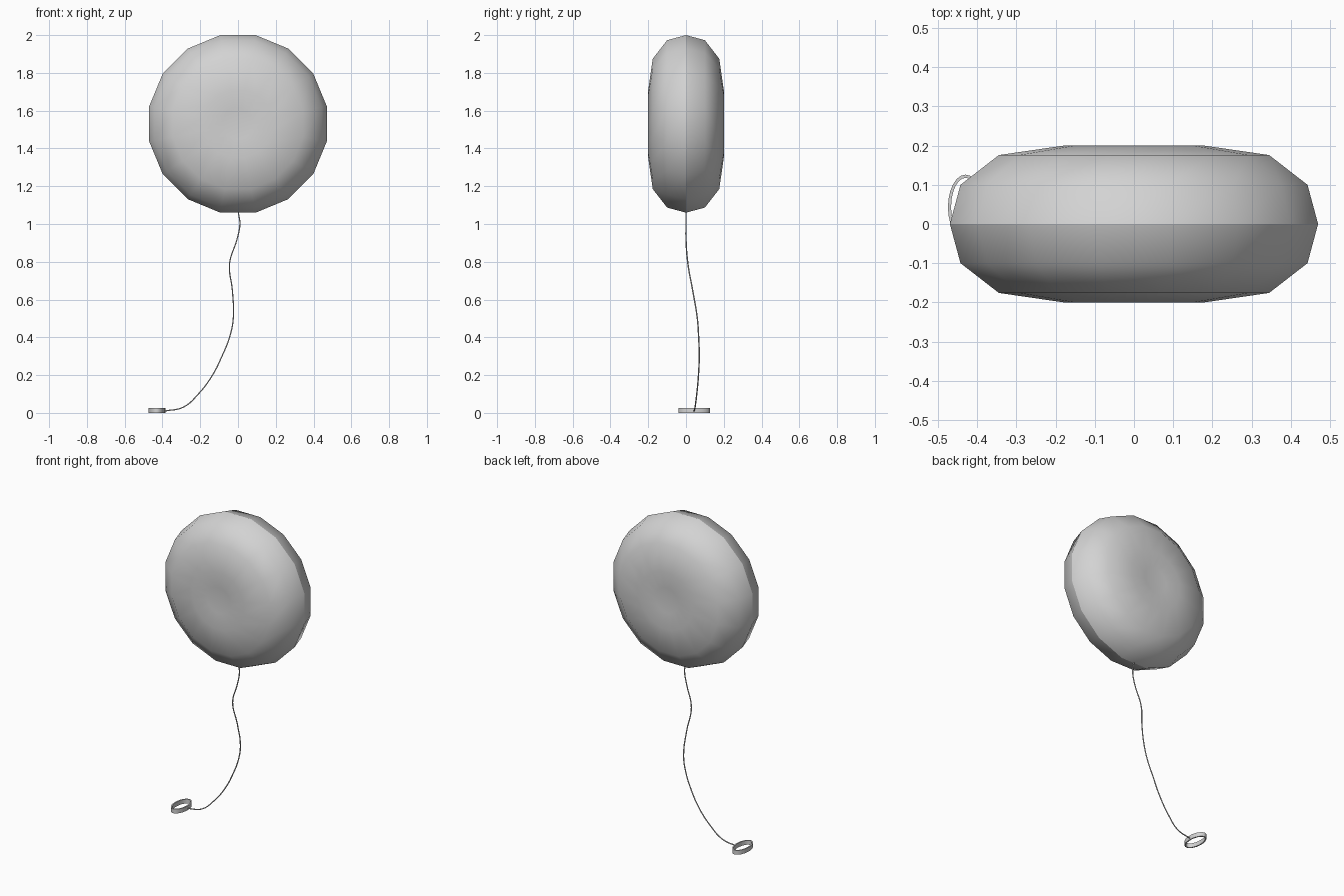
import bpy, bmesh, math

cube = bpy.data.objects.get("Cube")
if cube:
    bpy.data.objects.remove(cube, do_unlink=True)

grey = bpy.data.materials.new("light grey")
grey.use_nodes = True
colour = (0.65, 0.65, 0.65, 1)
grey.diffuse_color = colour
grey.node_tree.nodes["Principled BSDF"].inputs["Base Color"].default_value = colour


def link(name, data):
    obj = bpy.data.objects.new(name, data)
    data.materials.append(grey)
    bpy.context.collection.objects.link(obj)
    return obj


def mesh_object(name, bm):
    mesh = bpy.data.meshes.new(name)
    bm.to_mesh(mesh)
    bm.free()
    return link(name, mesh)


# Balloon: two puffed halves that meet at a crisp seam
SIDES, CENTRE = 16, 1.53
PROFILE = [(0.47, 0), (0.443, 0.1), (0.345, 0.176), (0.18, 0.2), (0.08, 0.194)]
bm = bmesh.new()
for side in (-1, 1):
    rings = []
    for flat_radius, depth in PROFILE:
        radius = flat_radius / math.cos(math.pi / SIDES)
        angles = [(i + 0.5) * math.tau / SIDES for i in range(SIDES)]
        rings.append([bm.verts.new((radius * math.sin(a), side * depth,
                                    CENTRE + radius * math.cos(a))) for a in angles])
    middle = bm.verts.new((0, side * 0.19, CENTRE))
    faces = []
    for i in range(SIDES):
        j = (i + 1) % SIDES
        for a, b in zip(rings, rings[1:]):
            faces.append(bm.faces.new((a[i], a[j], b[j], b[i])))
        faces.append(bm.faces.new((rings[-1][i], rings[-1][j], middle)))
    for face in faces:
        face.smooth = True
        face.normal_update()
        if face.normal.y * side < 0:
            face.normal_flip()
mesh_object("balloon", bm)

# String: a thin wavy tube from the balloon down to the ring
PATH = [(0, 0, 1.07), (0.01, 0, 1.0), (-0.005, 0, 0.92), (-0.045, 0.01, 0.79),
        (-0.03, 0.035, 0.65), (-0.025, 0.06, 0.5), (-0.045, 0.067, 0.4),
        (-0.085, 0.07, 0.3), (-0.135, 0.066, 0.2), (-0.21, 0.057, 0.1),
        (-0.29, 0.048, 0.03), (-0.388, 0.043, 0.01)]
curve = bpy.data.curves.new("string", 'CURVE')
curve.dimensions = '3D'
curve.bevel_depth = 0.0035
curve.bevel_resolution = 1
curve.resolution_u = 5
curve.use_fill_caps = True
spline = curve.splines.new('BEZIER')
spline.bezier_points.add(len(PATH) - 1)
for point, co in zip(spline.bezier_points, PATH):
    point.co = co
    point.handle_left_type = point.handle_right_type = 'AUTO'
link("string", curve)

# Ring: an upright oval band lying on the ground
bm = bmesh.new()
STEPS = 24
loops = []
for inset, height in ((0, 0), (0, 0.027), (0.008, 0.027), (0.008, 0)):
    loops.append([bm.verts.new((-0.43 + (0.045 - inset) * math.cos(i * math.tau / STEPS),
                                0.043 + (0.083 - inset) * math.sin(i * math.tau / STEPS),
                                height)) for i in range(STEPS)])
for k in range(4):
    a, b = loops[k], loops[(k + 1) % 4]
    for i in range(STEPS):
        j = (i + 1) % STEPS
        bm.faces.new((a[i], a[j], b[j], b[i]))
bmesh.ops.recalc_face_normals(bm, faces=bm.faces)
ring = mesh_object("hand_ring", bm)
bpy.ops.object.select_all(action='DESELECT')
ring.select_set(True)
bpy.context.view_layer.objects.active = ring
bpy.ops.object.shade_smooth_by_angle(angle=math.radians(40))
